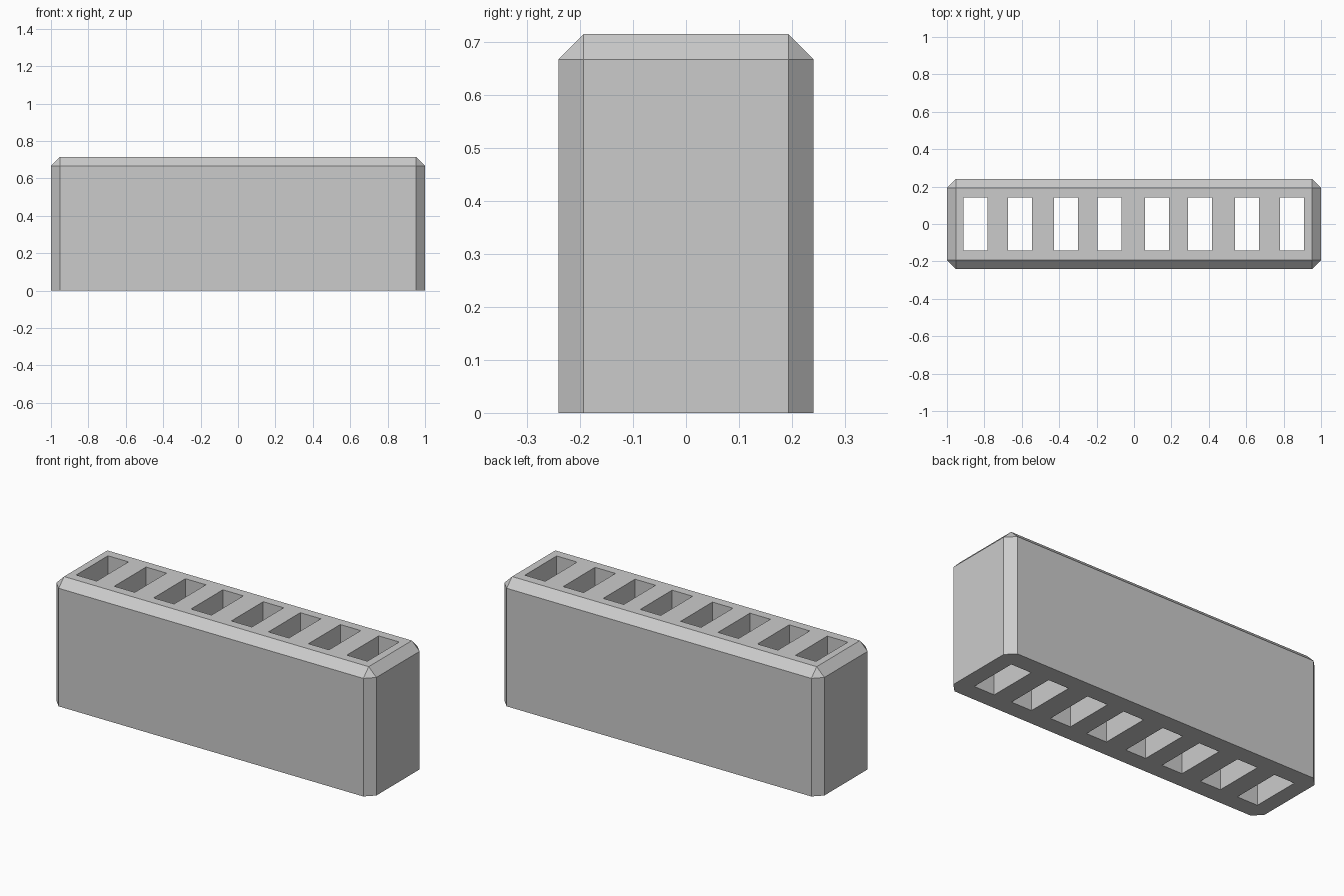
import bpy
import bmesh
from mathutils import Matrix

cube = bpy.data.objects.get("Cube")
if cube:
    bpy.data.objects.remove(cube, do_unlink=True)

LENGTH, DEPTH, HEIGHT = 2.0, 0.482, 0.715
CHAMFER = 0.048
SLOT_WIDTH, SLOT_DEPTH = 0.128, 0.284
SLOT_CENTRES = (-0.848, -0.61, -0.364, -0.13, 0.122, 0.354, 0.604, 0.844)

grey = bpy.data.materials.new("light_grey")
grey.use_nodes = True
colour = (0.6, 0.6, 0.6, 1)
grey.diffuse_color = colour
grey.node_tree.nodes["Principled BSDF"].inputs["Base Color"].default_value = colour


def add_box(bm, centre, size):
    matrix = Matrix.Translation(centre) @ Matrix.Diagonal((*size, 1))
    bmesh.ops.create_cube(bm, size=1, matrix=matrix)


def make_object(name, bm):
    mesh = bpy.data.meshes.new(name)
    bm.to_mesh(mesh)
    bm.free()
    mesh.materials.append(grey)
    obj = bpy.data.objects.new(name, mesh)
    bpy.context.collection.objects.link(obj)
    return obj


# Block with chamfered sides and top, square bottom edges
bm = bmesh.new()
add_box(bm, (0, 0, HEIGHT / 2), (LENGTH, DEPTH, HEIGHT))
edges = [e for e in bm.edges if any(v.co.z > 0.01 for v in e.verts)]
bmesh.ops.bevel(bm, geom=edges, offset=CHAMFER, segments=1, affect='EDGES')
block = make_object("slotted_block", bm)

# Row of slots cut right through from top to bottom
bm = bmesh.new()
for x in SLOT_CENTRES:
    add_box(bm, (x, 0, HEIGHT / 2), (SLOT_WIDTH, SLOT_DEPTH, HEIGHT * 2))
cutter = make_object("slot_cutter", bm)
cutter.hide_render = True

cut = block.modifiers.new("slots", 'BOOLEAN')
cut.operation = 'DIFFERENCE'
cut.solver = 'EXACT'
cut.object = cutter

# Keep the cut mesh and drop the cutter
bpy.context.view_layer.update()
graph = bpy.context.evaluated_depsgraph_get()
result = bpy.data.meshes.new_from_object(block.evaluated_get(graph))
block.modifiers.clear()
block.data = result
bpy.data.objects.remove(cutter, do_unlink=True)
